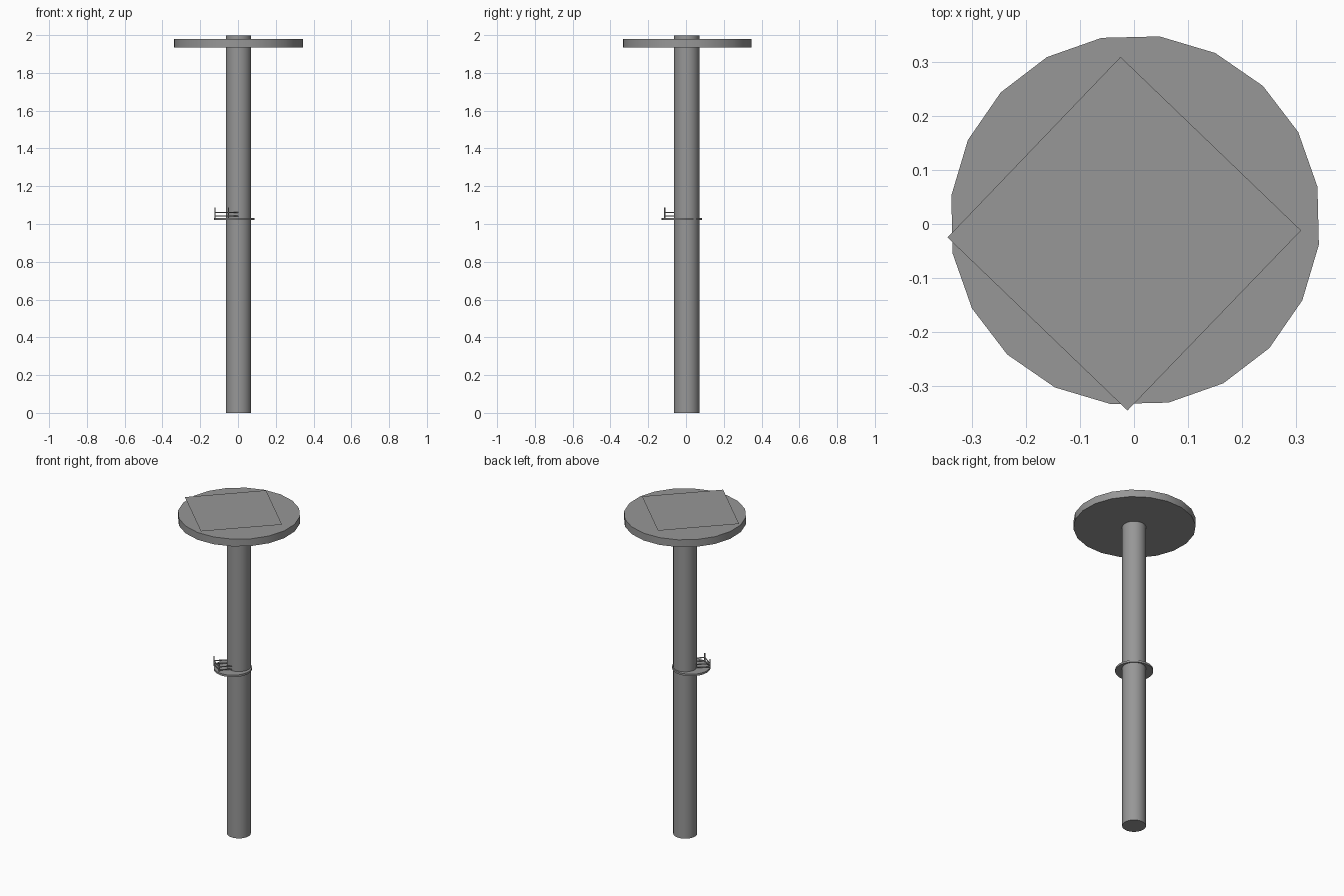
import bpy, math
from mathutils import Vector

if "Cube" in bpy.data.objects:
    bpy.data.objects.remove(bpy.data.objects["Cube"])

grey = bpy.data.materials.new("dark_grey")
grey.diffuse_color = (0.31, 0.31, 0.31, 1)
grey.use_nodes = True
grey.node_tree.nodes["Principled BSDF"].inputs["Base Color"].default_value = grey.diffuse_color


def cylinder(name, x, y, z0, z1, radius, sides, turn=0.0):
    bpy.ops.mesh.primitive_cylinder_add(
        vertices=sides, radius=radius, depth=z1 - z0,
        location=(x, y, (z0 + z1) / 2), rotation=(0, 0, math.radians(turn)))
    ob = bpy.context.object
    ob.name = name
    ob.data.materials.append(grey)
    bpy.ops.object.shade_smooth_by_angle(angle=math.radians(40))


def bar(name, a, b, radius=0.0035):
    a, b = Vector(a), Vector(b)
    d = b - a
    bpy.ops.mesh.primitive_cylinder_add(
        vertices=8, radius=radius, depth=d.length, location=(a + b) / 2,
        rotation=d.to_track_quat('Z', 'Y').to_euler())
    bpy.context.object.name = name
    bpy.context.object.data.materials.append(grey)


# Tall column and the 20-sided platform near its top
cylinder("column", 0.003, 0.004, 0, 1.998, 0.067, 32)
cylinder("top_platform", 0.002, 0.007, 1.935, 1.98, 0.344, 20, turn=10.4)

# Thin square landing sheet lying on the column top
mesh = bpy.data.meshes.new("landing_sheet")
mesh.from_pydata([(-0.346, -0.025, 2), (-0.012, -0.346, 2),
                  (0.31, -0.012, 2), (-0.025, 0.31, 2)], [], [(0, 1, 2, 3)])
mesh.materials.append(grey)
bpy.context.collection.objects.link(bpy.data.objects.new("landing_sheet", mesh))

# Off-centre balcony halfway up
cylinder("balcony_floor", -0.02, -0.022, 1.021, 1.033, 0.107, 32)

# Balcony fence: two posts, with rails running between them and back to the column
path = [(-0.062, -0.005), (-0.122, -0.061), (-0.05, -0.112), (0.0, -0.06)]
for i, (x, y) in enumerate(path[1:3]):
    bar(f"fence_post_{i}", (x, y, 1.03), (x, y, 1.087))
for z in (1.042, 1.061):
    for i, (a, b) in enumerate(zip(path, path[1:])):
        bar(f"fence_rail_{i}", (*a, z), (*b, z))
